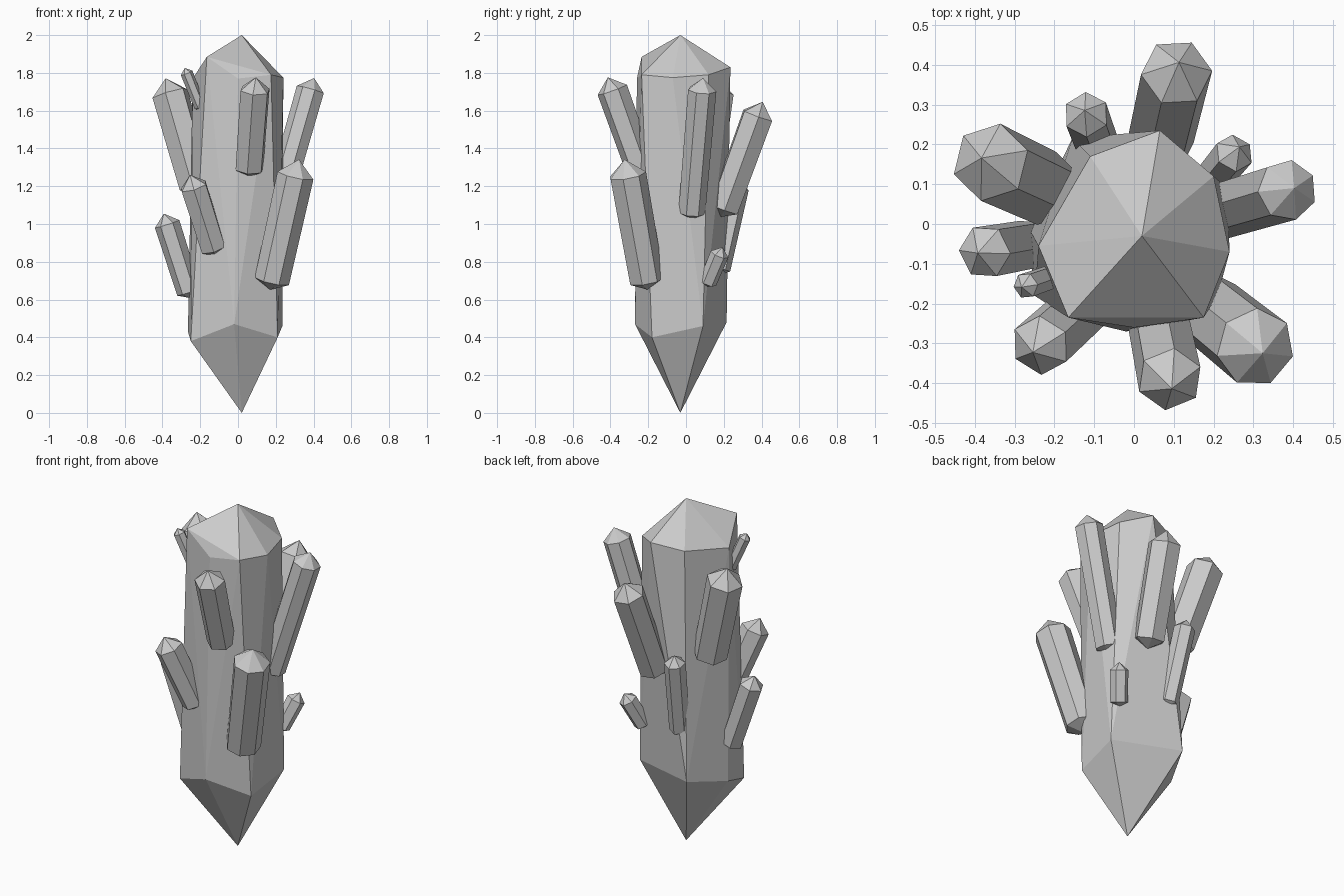
import bpy, bmesh, math
from mathutils import Vector

if "Cube" in bpy.data.objects:
    bpy.data.objects.remove(bpy.data.objects["Cube"])


def hull_object(name, points):
    """Faceted solid wrapped around a handful of corner points."""
    bm = bmesh.new()
    for p in points:
        bm.verts.new(p)
    res = bmesh.ops.convex_hull(bm, input=bm.verts)
    loose = [v for v in bm.verts if not v.link_faces]
    bmesh.ops.delete(bm, geom=loose, context='VERTS')
    bmesh.ops.dissolve_limit(bm, angle_limit=math.radians(2), verts=bm.verts, edges=bm.edges)
    bmesh.ops.recalc_face_normals(bm, faces=bm.faces)
    mesh = bpy.data.meshes.new(name)
    bm.to_mesh(mesh)
    bm.free()
    obj = bpy.data.objects.new(name, mesh)
    bpy.context.collection.objects.link(obj)
    return obj


def side_crystal(name, base, top, radius, sides=6, turn=0.0):
    """Leaning prism with a low point at each end."""
    base, top = Vector(base), Vector(top)
    axis = (top - base).normalized()
    u = axis.cross(Vector((0, 0, 1))).normalized()
    v = axis.cross(u)
    pts = [base - axis * radius * 0.5, top + axis * radius * 0.85]
    for i in range(sides):
        a = math.tau * i / sides + turn
        d = u * math.cos(a) + v * math.sin(a)
        pts += [base + d * radius * 0.95, top + d * radius]
    hull_object(name, pts)


# Main crystal: irregular rings between two points
lower_ring = [(-0.25, -0.18, 0.38), (-0.02, -0.27, 0.47), (0.21, -0.18, 0.40),
              (0.235, 0.09, 0.46), (-0.155, 0.215, 0.48), (-0.265, -0.01, 0.43)]
upper_ring = [(-0.165, -0.235, 1.885), (0.0, -0.26, 1.77), (0.175, -0.235, 1.79),
              (0.24, -0.07, 1.775), (0.2, 0.12, 1.79), (0.065, 0.235, 1.83),
              (-0.11, 0.17, 1.80), (-0.24, -0.055, 1.77)]
hull_object("main_crystal", [(0.02, -0.03, 0), (0.02, -0.03, 2)] + lower_ring + upper_ring)

# Side crystals: base centre, shoulder centre, radius, sides, turn
crystals = {
    "front_right_crystal": ((0.18, -0.21, 0.70), (0.305, -0.31, 1.26), 0.10, 7, 0.2),
    "front_left_crystal": ((-0.13, -0.21, 0.87), (-0.235, -0.305, 1.20), 0.077, 6, 0.3),
    "left_crystal": ((-0.26, -0.05, 0.64), (-0.375, -0.07, 1.00), 0.068, 6, 0.3),
    "upper_left_crystal": ((-0.22, 0.09, 1.20), (-0.36, 0.155, 1.69), 0.10, 6, 0.2),
    "upper_left_shard": ((-0.20, -0.13, 1.62), (-0.272, -0.155, 1.80), 0.033, 6, 0.3),
    "front_crystal": ((0.06, -0.24, 1.29), (0.09, -0.39, 1.71), 0.083, 6, 0.2),
    "right_crystal": ((0.20, 0.03, 1.06), (0.385, 0.085, 1.71), 0.077, 7, 0.0),
    "back_crystal": ((0.065, 0.20, 1.08), (0.107, 0.38, 1.575), 0.09, 6, 0.3),
    "back_right_shard": ((0.20, 0.115, 0.69), (0.252, 0.178, 0.84), 0.05, 6, 0.2),
    "back_left_shard": ((-0.085, 0.18, 0.76), (-0.12, 0.275, 1.19), 0.058, 6, 0.2),
}
for name, spec in crystals.items():
    side_crystal(name, *spec)
